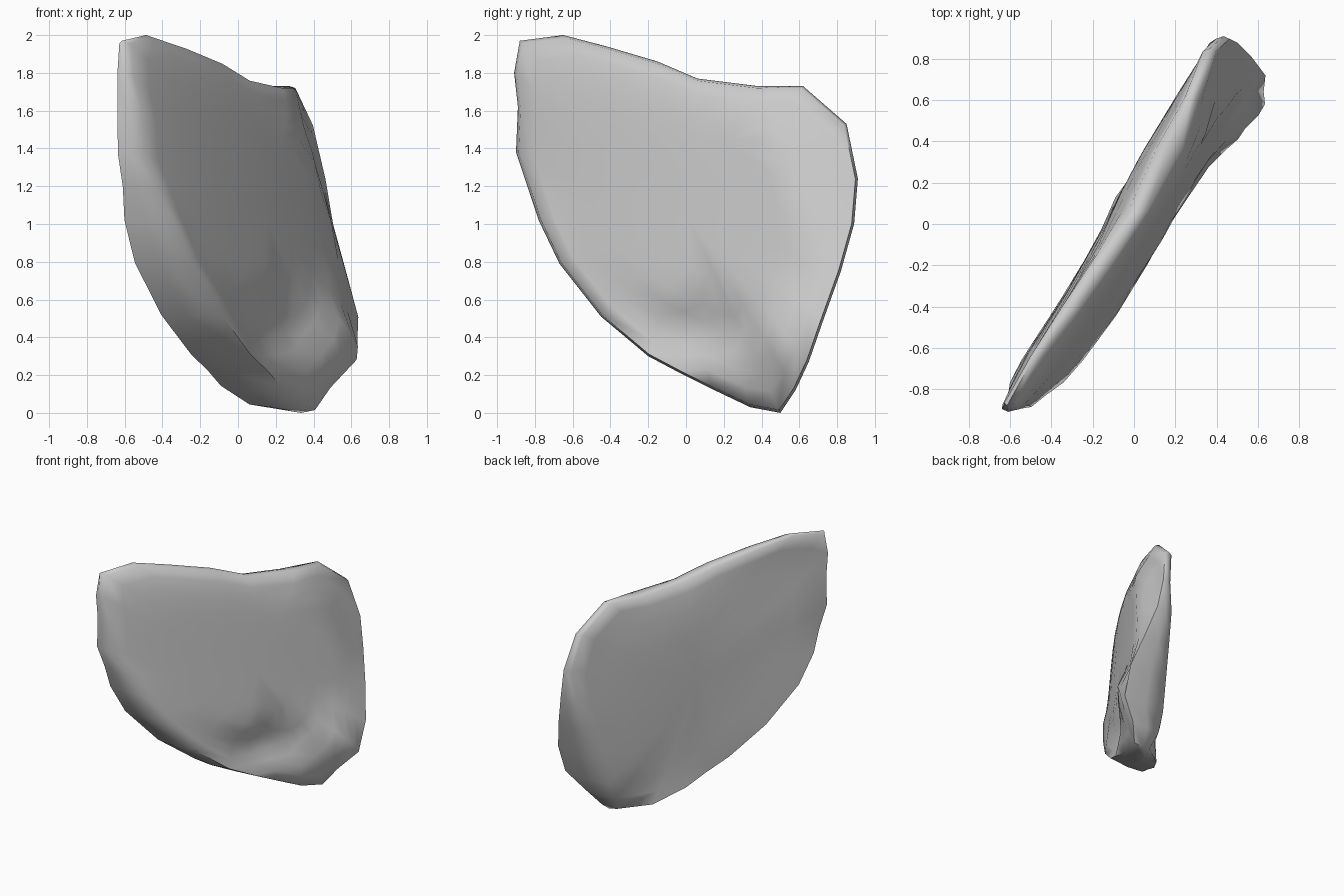
import bpy, bmesh, math

if "Cube" in bpy.data.objects:
    bpy.data.objects.remove(bpy.data.objects["Cube"])

# Outline of the slab seen side-on: y, z, front rim depth, back rim depth
# (depth is measured along x from the slanted plane x = 0.6 y)
RIM = [
    (-0.88, 1.97, -0.06, -0.11), (-0.65, 2.00, -0.07, -0.12),
    (-0.42, 1.94, -0.03, -0.11), (-0.15, 1.86, 0.00, -0.09),
    (0.06, 1.77, 0.02, -0.06), (0.38, 1.73, 0.00, -0.11),
    (0.62, 1.73, -0.07, -0.12), (0.85, 1.53, -0.11, -0.17),
    (0.91, 1.24, -0.08, -0.14), (0.89, 1.00, -0.03, -0.16),
    (0.82, 0.75, 0.08, -0.15), (0.73, 0.50, 0.21, -0.14),
    (0.65, 0.27, 0.25, -0.13), (0.58, 0.12, 0.14, -0.10),
    (0.50, 0.00, 0.10, -0.02), (0.34, 0.03, 0.12, -0.14),
    (0.13, 0.13, 0.14, -0.17), (-0.03, 0.21, 0.17, -0.14),
    (-0.20, 0.30, 0.18, -0.13), (-0.45, 0.51, 0.18, -0.14),
    (-0.67, 0.79, 0.15, -0.15), (-0.78, 1.02, 0.12, -0.14),
    (-0.84, 1.20, 0.07, -0.11), (-0.90, 1.38, 0.03, -0.10),
    (-0.89, 1.62, 0.01, -0.11), (-0.91, 1.80, -0.02, -0.10),
]
CENTRE = (0.02, 1.02)


def bump(y, z, cy, cz, ry, rz, height):
    r = ((y - cy) / ry) ** 2 + ((z - cz) / rz) ** 2
    return height * max(0, 1 - r)


def front_plain(y, z):
    # gently domed broad face, planed off towards the far end
    return min(0.25 - 0.10 * z - 0.08 * y * y,
               0.79 - 0.283 * z - 0.6 * y - 0.01)


def front_relief(y, z):
    # chipped hollow and the raised lower corner
    return (bump(y, z, 0.08, 0.43, 0.35, 0.20, -0.10)
            + bump(y, z, 0.50, 0.40, 0.20, 0.24, 0.09))


def back_plain(y, z):
    # nearly upright, leaning forward near the top
    return (-0.145 + bump(y, z, 0.45, 1.0, 0.5, 0.9, -0.025)
            + bump(y, z, -0.2, 1.1, 0.4, 0.8, 0.02)
            + 0.14 * max(0, z - 1.2) ** 2)


def ring(bm, t, side):
    plain = front_plain if side == "front" else back_plain
    verts = []
    for y0, z0, f, b in RIM:
        y = CENTRE[0] + (y0 - CENTRE[0]) * t
        z = CENTRE[1] + (z0 - CENTRE[1]) * t
        rim = f if side == "front" else b
        d = plain(y, z) + (rim - plain(y0, z0)) * t ** 7
        if side == "front" and t < 0.97:
            d += front_relief(y, z)
        verts.append(bm.verts.new((0.6 * y + d, y, z)))
    return verts


def bridge(bm, a, b):
    n = len(a)
    for i in range(n):
        j = (i + 1) % n
        bm.faces.new((a[i], a[j], b[j], b[i]))


bm = bmesh.new()
# rings run from the middle of the front face, around the rim, to the back
rings = [ring(bm, t, "front") for t in (0.3, 0.5, 0.6, 0.7, 0.8, 0.89, 0.985)]
rim_mid = []
for y, z, f, b in RIM:
    rim_mid.append(bm.verts.new((0.6 * y + f * 0.45 + b * 0.55, y, z)))
rings.append(rim_mid)
rings += [ring(bm, t, "back") for t in (0.985, 0.88, 0.7, 0.4)]
for a, b in zip(rings, rings[1:]):
    bridge(bm, a, b)

# close both broad faces
for loop, plain in ((rings[0], front_plain), (rings[-1], back_plain)):
    hub = bm.verts.new((0.6 * CENTRE[0] + plain(*CENTRE), *CENTRE))
    for i in range(len(loop)):
        bm.faces.new((loop[i], loop[(i + 1) % len(loop)], hub))
bmesh.ops.recalc_face_normals(bm, faces=bm.faces)

mesh = bpy.data.meshes.new("stone_slab")
bm.to_mesh(mesh)
bm.free()
slab = bpy.data.objects.new("stone_slab", mesh)
bpy.context.collection.objects.link(slab)
bpy.context.view_layer.objects.active = slab
slab.select_set(True)
bpy.ops.object.shade_smooth_by_angle(angle=math.radians(65))
